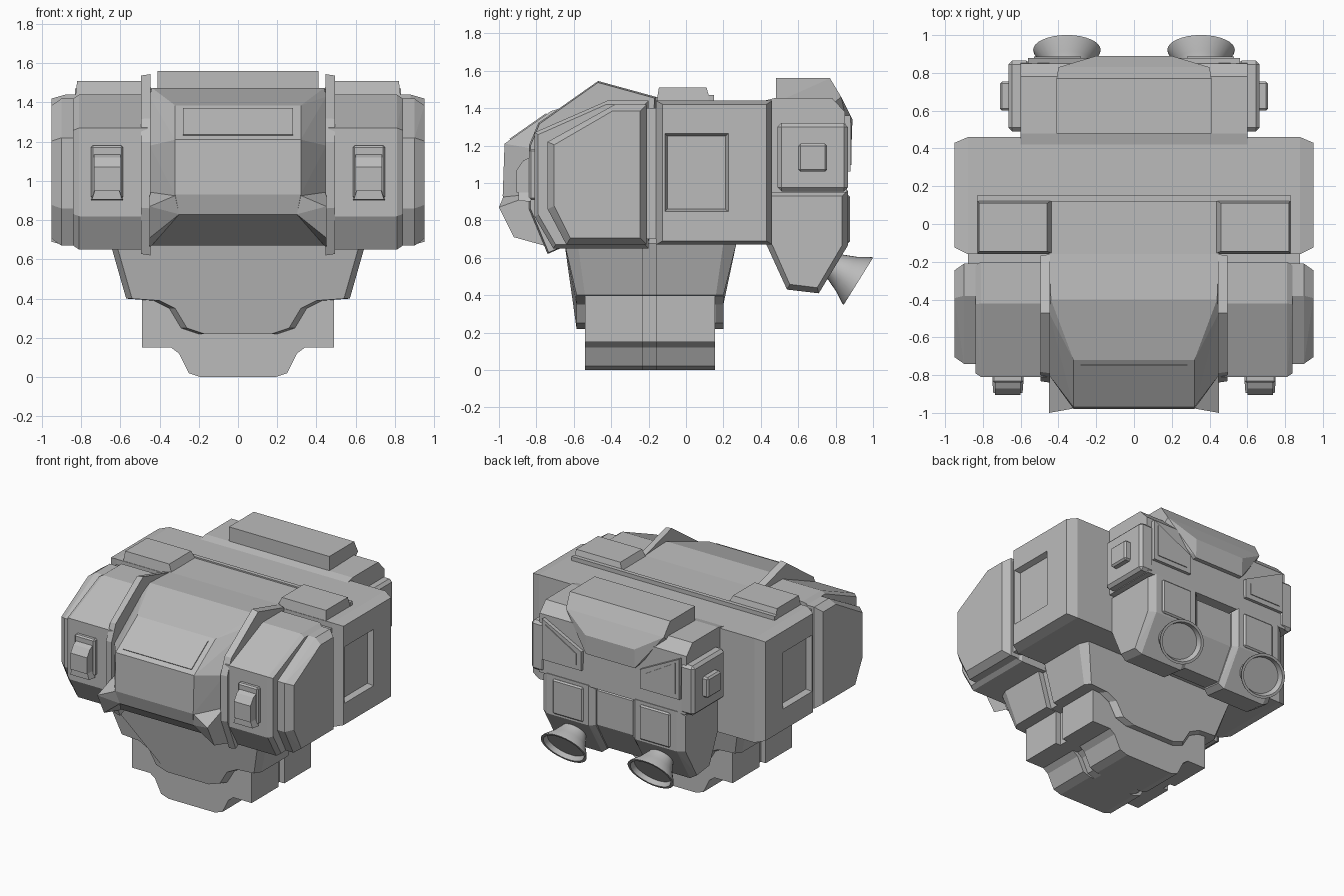
import bpy, bmesh, math
from mathutils import Vector

if "Cube" in bpy.data.objects:
    bpy.data.objects.remove(bpy.data.objects["Cube"])

grey = bpy.data.materials.new("light grey")
grey.diffuse_color = (0.5, 0.5, 0.5, 1)
grey.use_nodes = True
grey.node_tree.nodes["Principled BSDF"].inputs["Base Color"].default_value = grey.diffuse_color


def finish(name, bm, mirror):
    bmesh.ops.recalc_face_normals(bm, faces=bm.faces)
    me = bpy.data.meshes.new(name)
    bm.to_mesh(me)
    bm.free()
    ob = bpy.data.objects.new(name, me)
    bpy.context.collection.objects.link(ob)
    me.materials.append(grey)
    if mirror:
        m = ob.modifiers.new("mirror", "MIRROR")
        m.use_mirror_merge = False
    return ob


def hull(name, pts, mirror=False):
    """Convex solid around points."""
    bm = bmesh.new()
    for p in pts:
        bm.verts.new(p)
    r = bmesh.ops.convex_hull(bm, input=bm.verts)
    junk = [g for g in r["geom_interior"] if isinstance(g, bmesh.types.BMVert)]
    bmesh.ops.delete(bm, geom=junk, context="VERTS")
    bmesh.ops.dissolve_limit(bm, angle_limit=0.02, verts=bm.verts, edges=bm.edges)
    return finish(name, bm, mirror)


def loft(name, rings, mirror=False):
    """Skin between rings of equal length, with end caps."""
    bm = bmesh.new()
    vs = [[bm.verts.new(p) for p in r] for r in rings]
    n = len(vs[0])
    for a, b in zip(vs, vs[1:]):
        for i in range(n):
            j = (i + 1) % n
            bm.faces.new((a[i], a[j], b[j], b[i]))
    bm.faces.new(vs[0])
    bm.faces.new(vs[-1])
    return finish(name, bm, mirror)


def both(pts):
    return [(s * x, y, z) for x, y, z in pts for s in (1, -1)]


def at_x(x, profile):
    return [(x, y, z) for y, z in profile]


def box(name, x, y, z, mirror=False, bevel=0.0):
    ob = hull(name, [(a, b, c) for a in x for b in y for c in z], mirror)
    if bevel:
        m = ob.modifiers.new("bevel", "BEVEL")
        m.width, m.segments = bevel, 1
    return ob


def inset(profile, f):
    """Shrink a profile toward its centre by a distance."""
    ys, zs = zip(*profile)
    cy, cz = (min(ys) + max(ys)) / 2, (min(zs) + max(zs)) / 2
    ky, kz = 1 - 2 * f / (max(ys) - min(ys)), 1 - 2 * f / (max(zs) - min(zs))
    return [(cy + (y - cy) * ky, cz + (z - cz) * kz) for y, z in profile]


# Main rear torso block with recessed side panels
block = hull("torso_block", both(
    [(0.88, y, z) for y in (-0.16, 0.46) for z in (0.67, 1.44)]
    + [(0.95, y, z) for y in (-0.125, 0.43) for z in (0.69, 1.42)]))
cutter = hull("side_panel_cutter",
              [(0.91, y, z) for y in (-0.10, 0.21) for z in (0.86, 1.25)]
              + [(0.97, y, z) for y in (-0.12, 0.235) for z in (0.84, 1.27)], True)
cutter.hide_render = True
cutter.display_type = "WIRE"
cut = block.modifiers.new("side_panels", "BOOLEAN")
cut.operation, cut.object = "DIFFERENCE", cutter
box("torso_joint", (-0.88, 0.88), (-0.25, -0.1), (0.70, 1.40))

# Shoulder pads and strips on top
hull("top_pad", [(x, y, 1.42) for x in (0.42, 0.83) for y in (-0.16, 0.135)]
     + [(x, y, 1.51) for x in (0.46, 0.82) for y in (-0.145, 0.11)], True)
box("top_bridge", (-0.45, 0.45), (-0.17, 0.13), (1.42, 1.46))
box("top_rear_strip", (-0.83, 0.83), (0.12, 0.15), (1.42, 1.47))

# Front side pods: inner section and outer cap
pod = [(-0.20, 1.44), (-0.42, 1.44), (-0.81, 1.27), (-0.81, 0.82),
       (-0.71, 0.65), (-0.20, 0.65)]
cap = [(-0.21, 1.42), (-0.38, 1.42), (-0.74, 1.22), (-0.74, 0.86),
       (-0.64, 0.67), (-0.21, 0.67)]
hull("front_pod", at_x(0.46, pod) + at_x(0.81, pod) + at_x(0.84, inset(pod, 0.02)), True)
hull("front_pod_cap", at_x(0.80, cap) + at_x(0.90, cap) + at_x(0.95, inset(cap, 0.035)), True)

# Raised rims beside the cockpit
rim = [(-0.16, 1.46), (-0.47, 1.545), (-0.79, 1.32), (-0.84, 1.20), (-0.84, 0.86),
       (-0.74, 0.62), (-0.65, 0.66), (-0.20, 0.66)]
loft("cockpit_rim", [at_x(0.445, rim), at_x(0.495, inset(rim, 0.008))], True)

# Cockpit nose, hatch plate and cheek wedges
hull("cockpit", both([
    (0.45, -0.16, 1.46), (0.45, -0.16, 0.67), (0.44, -0.40, 1.475),
    (0.45, -0.47, 1.43), (0.32, -0.72, 1.385), (0.32, -0.97, 1.21),
    (0.32, -0.98, 0.93), (0.30, -0.95, 0.83), (0.16, -0.88, 0.78),
    (0.45, -0.80, 1.18), (0.45, -0.80, 0.90), (0.44, -0.74, 0.67)]))
n = Vector((0, -0.175, 0.25)).normalized() * 0.006
hatch = [Vector((x, y, z)) for x in (-0.28, 0.28) for y, z in ((-0.745, 1.3675), (-0.94, 1.231))]
hull("cockpit_hatch", hatch + [p + n for p in hatch])
hull("cheek", [(0.31, -0.975, 0.93), (0.30, -0.95, 0.83), (0.45, -1.0, 0.87),
               (0.45, -0.92, 0.71), (0.45, -0.74, 0.66), (0.45, -0.78, 0.95),
               (0.30, -0.80, 0.82)], True)

# Latches on the pod fronts
box("latch_plate", (0.585, 0.75), (-0.84, -0.79), (0.91, 1.18), True, 0.01)
hull("latch_body", [(x, y, z) for x in (0.60, 0.735) for y, z in
     ((-0.83, 1.14), (-0.87, 1.12), (-0.905, 1.07), (-0.905, 0.95), (-0.83, 0.95))], True)
hull("latch_foot", [(x, y, z) for x, y, z in
     ((0.585, -0.83, 0.90), (0.75, -0.83, 0.90), (0.59, -0.895, 0.905), (0.745, -0.895, 0.905),
      (0.605, -0.895, 0.95), (0.73, -0.895, 0.95), (0.605, -0.83, 0.96), (0.73, -0.83, 0.96))], True)

# Waist and pelvis: stepped outlines run front to back, split by a shallow groove
waist = [(0.65, 0.68), (0.57, 0.40), (0.43, 0.39), (0.35, 0.35), (0.29, 0.25), (0.20, 0.22)]
pelvis = [(0.49, 0.42), (0.49, 0.15), (0.34, 0.15), (0.30, 0.12), (0.25, 0.02), (0.19, 0.0)]


def ring(outline, y_top, y_low, dx=0.0):
    half = [(x - dx, y_top if z > 0.5 else y_low, z) for x, z in outline]
    return half + [(-x, y, z) for x, y, z in reversed(half)]


loft("waist_front", [ring(waist, -0.65, -0.585, 0.03), ring(waist, -0.58, -0.54),
                     ring(waist, -0.23, -0.23)])
loft("waist_rear", [ring(waist, -0.16, -0.16), ring(waist, 0.20, 0.16),
                    ring(waist, 0.27, 0.20, 0.03)])
loft("waist_core", [ring(waist, -0.24, -0.24, 0.04), ring(waist, -0.15, -0.15, 0.04)])
loft("pelvis_front", [ring(pelvis, -0.54, -0.54), ring(pelvis, -0.23, -0.23)])
loft("pelvis_rear", [ring(pelvis, -0.16, -0.16), ring(pelvis, 0.155, 0.155)])
loft("pelvis_core", [ring(pelvis, -0.24, -0.24, 0.04), ring(pelvis, -0.15, -0.15, 0.04)])

# Backpack upper hull and raised spine
hull("backpack_upper", both([
    (0.60, 0.42, 0.95), (0.60, 0.42, 1.44), (0.60, 0.48, 1.455), (0.60, 0.78, 1.455),
    (0.60, 0.85, 1.38), (0.60, 0.86, 0.95)]))
hull("backpack_spine", both([
    (0.41, 0.48, 1.56), (0.41, 0.48, 1.43), (0.41, 0.77, 1.56), (0.40, 0.83, 1.46),
    (0.20, 0.89, 1.34), (0.20, 0.885, 1.20), (0.20, 0.80, 1.20), (0.40, 0.78, 1.42)]))


# Rear angled panels with a raised inner plate
def rear_panel(name, x0, x1, g, y0, y1):
    hull(name, [(x, y, z) for y in (y0, y1) for x, z in
         ((x1, 1.36 - g), (x1, 1.06 + g), (x0, 1.06 + g), (x0, 1.20 - g * 0.6))], True)


rear_panel("rear_panel", 0.24, 0.56, 0.0, 0.84, 0.88)
rear_panel("rear_panel_inset", 0.28, 0.53, 0.035, 0.87, 0.886)

# Side boxes with small knobs
box("pack_side_box", (0.55, 0.665), (0.49, 0.865), (0.955, 1.32), True, 0.02)
box("pack_side_knob", (0.65, 0.71), (0.60, 0.755), (1.06, 1.21), True, 0.012)

# Lower pack: recessed centre, two engine modules and their rear plates
engine = [(0.43, 0.96), (0.43, 0.67), (0.54, 0.43), (0.71, 0.41), (0.865, 0.665), (0.865, 0.96)]
centre = inset(engine, 0.04)
hull("pack_centre", at_x(-0.25, centre) + at_x(0.25, centre) + [(0, 0.5, 1.0)])
hull("engine_module", at_x(0.15, inset(engine, 0.03)) + at_x(0.19, engine)
     + at_x(0.53, engine) + at_x(0.58, inset(engine, 0.03)), True)
box("engine_plate", (0.23, 0.48), (0.85, 0.878), (0.68, 0.935), True, 0.01)

# Flared oval thruster nozzles
axis, up, base = Vector((0, 0.85, -0.53)), Vector((0, 0.53, 0.85)), Vector((0.355, 0.80, 0.55))
rings = []
for t, r in ((-0.06, 0.07), (0.0, 0.078), (0.07, 0.108), (0.13, 0.145), (0.143, 0.149),
             (0.143, 0.132), (0.11, 0.12)):
    rings.append([base + axis * t + up * r * math.sin(a) + Vector((1.2 * r * math.cos(a), 0, 0))
                  for a in (2 * math.pi * i / 32 for i in range(32))])
nozzle = loft("thruster", rings, True)
bpy.context.view_layer.objects.active = nozzle
nozzle.select_set(True)
bpy.ops.object.shade_smooth_by_angle(angle=math.radians(25))
